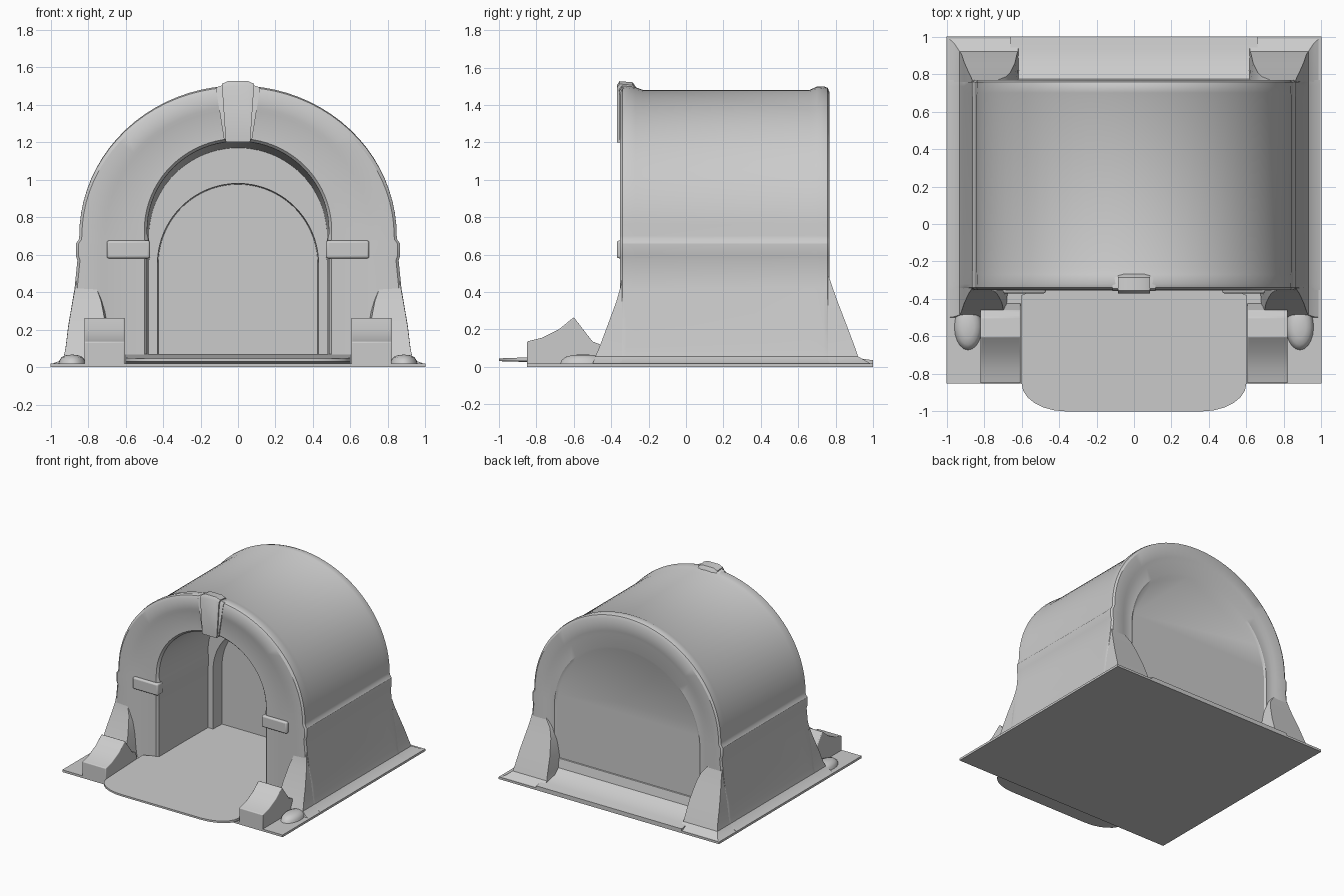
import bpy, bmesh, math

if "Cube" in bpy.data.objects:
    bpy.data.objects.remove(bpy.data.objects["Cube"])

grey = bpy.data.materials.new("light grey")
grey.diffuse_color = (0.6, 0.6, 0.6, 1)
grey.use_nodes = True
grey.node_tree.nodes["Principled BSDF"].inputs["Base Color"].default_value = grey.diffuse_color


def make(name, verts, faces, smooth=30, bevel=0):
    me = bpy.data.meshes.new(name)
    me.from_pydata(verts, [], faces)
    bm = bmesh.new()
    bm.from_mesh(me)
    bmesh.ops.recalc_face_normals(bm, faces=bm.faces)
    bm.to_mesh(me)
    bm.free()
    me.materials.append(grey)
    ob = bpy.data.objects.new(name, me)
    bpy.context.collection.objects.link(ob)
    if bevel:
        m = ob.modifiers.new("bevel", 'BEVEL')
        m.width, m.segments, m.limit_method = bevel, 3, 'ANGLE'
    bpy.ops.object.select_all(action='DESELECT')
    ob.select_set(True)
    bpy.context.view_layer.objects.active = ob
    bpy.ops.object.shade_smooth_by_angle(angle=math.radians(smooth))
    return ob


def loft(name, rings, closed=True, **kw):
    """Skin a row of equal-sized rings and cap both ends."""
    n = len(rings[0])
    verts = [p for r in rings for p in r]
    faces = []
    for a in range(len(rings) - 1):
        for i in range(n if closed else n - 1):
            j = (i + 1) % n
            faces.append((a*n + i, a*n + j, (a+1)*n + j, (a+1)*n + i))
    faces.append(tuple(range(n)))
    faces.append(tuple(range((len(rings)-1)*n, len(rings)*n)))
    return make(name, verts, faces, **kw)


def prism(name, outline, x0, x1, **kw):
    """Extrude a (y, z) outline along x."""
    return loft(name, [[(x, y, z) for y, z in outline] for x in (x0, x1)], **kw)


# Flared side of the tunnel: half-width and height
SIDE = [(1.0, .015), (.96, .03), (.93, .055), (.92, .1), (.905, .22), (.87, .42),
        (.855, .57), (.862, .59), (.862, .66), (.848, .68)]
ARC = 40


def arch(y, side, w, spring, top):
    half = list(side)
    for i in range(ARC // 2):
        a = math.pi * i / ARC
        half.append((w * math.cos(a), spring + (top - spring) * math.sin(a)))
    pts = half + [(0, top)] + [(-x, z) for x, z in reversed(half)]
    return [(x, y, z) for x, z in pts]


def outer(y, off):
    # the rim swelling belongs to the crown and dies out toward the sides
    low = min(off, .002)
    return arch(y, [(x + low * min(1, z / .42), z) for x, z in SIDE], .845 + low, .70, 1.48 + off)


def inner(y, w, spring, top, ledge=0):
    k = (spring - .02) / .68
    side = [(w - (ledge if .57 < z < .67 else 0), .02 + (z - .02) * k) for _, z in SIDE]
    return arch(y, side, w, spring, top)


# Tunnel: back panel, rim, barrel, front rim, doorway, chamber and end niche
loft("tunnel_shell", [
    inner(.752, .645, .60, 1.22), inner(.762, .66, .61, 1.24),
    inner(.757, .72, .66, 1.34), inner(.768, .745, .67, 1.37),
    outer(.768, -.012), outer(.757, .012), outer(.735, .02), outer(.70, .018), outer(.66, 0),
    outer(-.23, 0), outer(-.27, .015), outer(-.32, .022), outer(-.34, .014), outer(-.352, -.012),
    inner(-.354, .73, .69, 1.39), inner(-.347, .71, .69, 1.37), inner(-.347, .50, .73, 1.22),
    inner(-.33, .485, .73, 1.205, .006), inner(.29, .475, .70, 1.17, .006),
    inner(.29, .43, .55, .98), inner(.40, .425, .55, .975)], closed=False)

# Flat base plate
prism("base_plate", [(-.85, 0), (1, 0), (1, .018), (-.85, .018)], -1, 1)

# Rounded entrance apron running inside as the floor
half = [(.48, .42), (.48, -.33), (.6, -.38), (.6, -.85)]
half += [(.36 + .24 * math.cos(math.radians(a)), -.85 - .15 * math.sin(math.radians(a)))
         for a in range(15, 91, 15)]
ring = half + [(-x, y) for x, y in reversed(half)]
loft("floor_apron", [[(x, y, .03 if y < -.84 else .01) for x, y in ring],
                     [(x, y, .045 + .025 * min(1, max(0, (y + 1) / .7))) for x, y in ring]])

# Sloping strip along the foot of the back wall
prism("back_skirt", [(.70, .01), (1, .01), (1, .035), (.93, .045), (.82, .07), (.775, .11),
                     (.76, .18), (.70, .20)], -.66, .66)

# Corner buttresses: height, inner x, outer x, y front, y back
BUTT = [(.01, .60, 1.0, -.50, 1.0), (.03, .60, .96, -.495, .965), (.055, .605, .93, -.485, .92),
        (.10, .61, .92, -.465, .905), (.22, .62, .905, -.42, .86), (.35, .645, .8825, -.372, .81),
        (.42, .67, .87, -.352, .785), (.48, .72, .863, -.34, .765)]
for s, tag in ((1, "right"), (-1, "left")):
    loft("front_buttress_" + tag,
         [[(s*(xi + .07), -.3, z), (s*xo, -.3, z), (s*xo, yf, z), (s*(xi + .085), yf, z)]
          for z, xi, xo, yf, yb in BUTT])
    loft("back_buttress_" + tag,
         [[(s*xi, .7, z), (s*xo, .7, z), (s*xo, yb, z), (s*(xi + .015), yb, z)]
          for z, xi, xo, yf, yb in BUTT])

    # Wedge-shaped block in front of the doorway
    prism("entrance_block_" + tag,
          [(-.85, .01), (-.85, .135), (-.77, .155), (-.68, .20), (-.60, .265),
           (-.50, .135), (-.46, .12), (-.42, .01)], s*.605, s*.82, bevel=.006)

    # Low mound beside the block, built as stacked shrinking ovals
    loft("mound_" + tag,
         [[(s*.885 + .075 * r * math.cos(t * math.pi / 10),
            -.55 + .125 * r * math.sin(t * math.pi / 10), z) for t in range(20)]
          for r, z in ((1, .012), (.92, .035), (.75, .053), (.45, .063), (.1, .066))], smooth=60)

    # Impost block at the spring of the doorway arch
    prism("impost_" + tag, [(-.37, .58), (-.30, .58), (-.30, .675), (-.37, .675)],
          s*.47, s*.70, bevel=.012)

# Keystone: wide flanks and a raised centre, its crown rounded into the rim
for name, w0, w1, y, z0, z1 in (("keystone_flanks", .075, .115, -.358, 1.215, 1.508),
                                ("keystone_centre", .065, .085, -.37, 1.20, 1.527)):
    loft(name, [[(-w0, yy, z0), (w0, yy, z0), (w1, yy, z - .015), (w1 * .6, yy, z),
                 (-w1 * .6, yy, z), (-w1, yy, z - .015)]
                for yy, z in ((y, z1 - .022), (y + .015, z1), (-.285, z1 - .006), (-.255, 1.475))],
         smooth=50)
